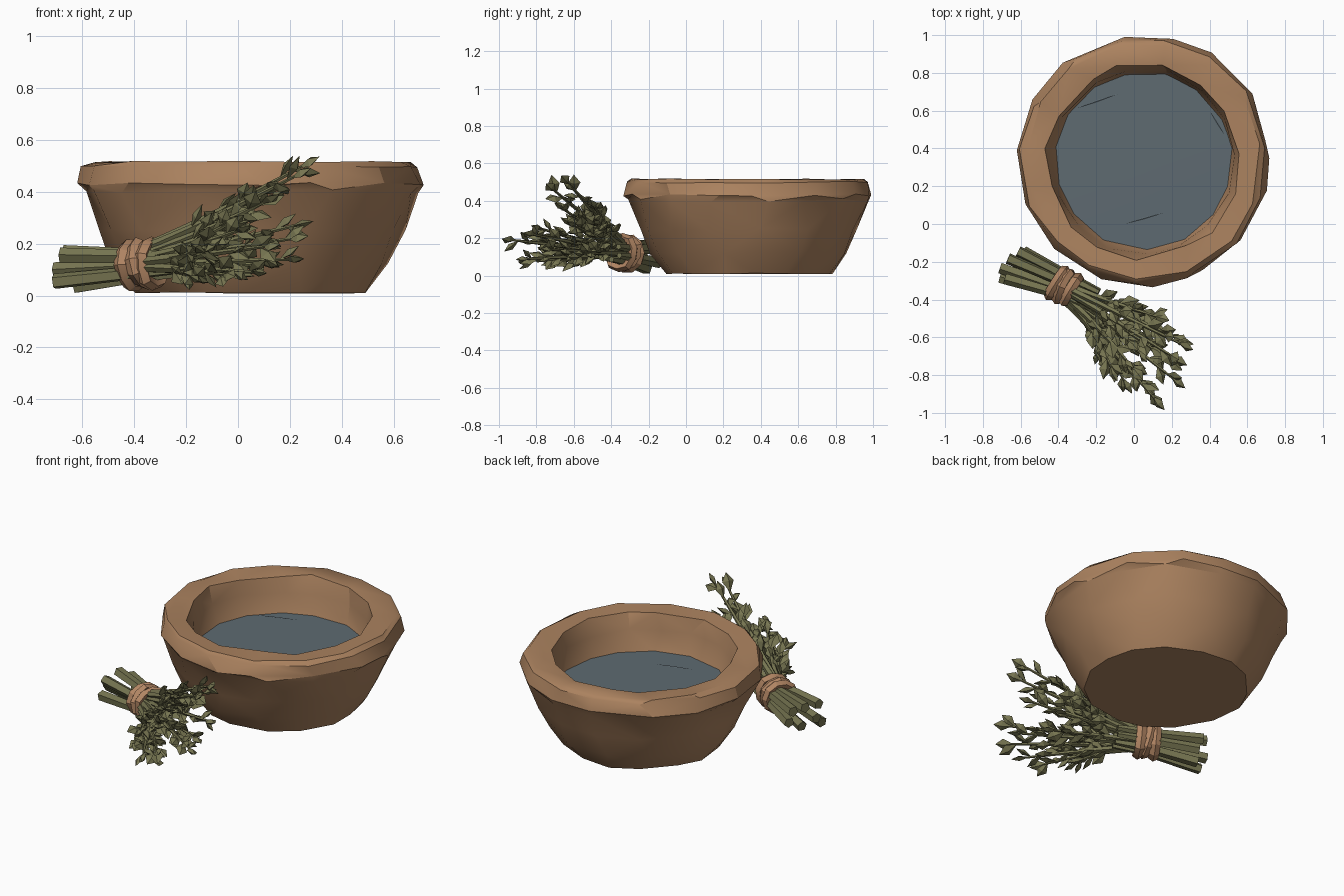
import bpy, bmesh, math, random
from mathutils import Vector, Matrix

if "Cube" in bpy.data.objects:
    bpy.data.objects.remove(bpy.data.objects["Cube"])

random.seed(7)
TAU = 2 * math.pi


def material(name, rgb):
    m = bpy.data.materials.new(name)
    m.diffuse_color = (*rgb, 1)
    m.use_nodes = True
    m.node_tree.nodes["Principled BSDF"].inputs["Base Color"].default_value = m.diffuse_color
    return m


CLAY = material("clay brown", (0.41, 0.225, 0.115))
WATER = material("grey blue water", (0.112, 0.145, 0.165))
HERB = material("dull olive green", (0.185, 0.18, 0.083))
TWINE = material("tan twine", (0.44, 0.235, 0.125))


def finish(bm, name, mat, smooth=None):
    bmesh.ops.recalc_face_normals(bm, faces=bm.faces)
    me = bpy.data.meshes.new(name)
    bm.to_mesh(me)
    bm.free()
    ob = bpy.data.objects.new(name, me)
    bpy.context.collection.objects.link(ob)
    me.materials.append(mat)
    if smooth:
        bpy.ops.object.select_all(action='DESELECT')
        ob.select_set(True)
        bpy.context.view_layer.objects.active = ob
        bpy.ops.object.shade_smooth_by_angle(angle=math.radians(smooth))
    return ob


def bridge(bm, a, b):
    n = len(a)
    for i in range(n):
        bm.faces.new((a[i], a[(i + 1) % n], b[(i + 1) % n], b[i]))


def frame(d):
    d = d.normalized()
    u = d.cross(Vector((0, 0, 1))).normalized()
    return d, u, u.cross(d)


def tube(bm, pts, radii, sides=5, spin=0.0):
    rings = []
    for i, p in enumerate(pts):
        _, u, v = frame(pts[min(i + 1, len(pts) - 1)] - pts[max(i - 1, 0)])
        rings.append([bm.verts.new(p + radii[i] * (u * math.cos(spin + TAU * k / sides)
                      + v * math.sin(spin + TAU * k / sides))) for k in range(sides)])
    for a, b in zip(rings, rings[1:]):
        bridge(bm, a, b)
    bm.faces.new(rings[0])
    bm.faces.new(rings[-1])


# Bowl: hand-hewn turned profile (radius, height, jitter), outside then inside
BOWL = Vector((0.052, 0.335, 0))
profile = [(0.450, 0.012, .010), (0.530, 0.12, .014), (0.588, 0.25, .014), (0.650, 0.402, .010),
           (0.668, 0.430, .008), (0.652, 0.500, .012), (0.620, 0.515, .010), (0.515, 0.510, .016),
           (0.490, 0.425, .012), (0.470, 0.300, .006), (0.360, 0.120, .006)]
SIDES = 15
bm = bmesh.new()
rings = []
for r, z, j in profile:
    ring = []
    for k in range(SIDES):
        a = TAU * (k + random.uniform(-.2, .2)) / SIDES + 0.1
        rr = r + random.uniform(-j, j)
        zz = z + random.uniform(-j, j) * (0.9 if 0.38 < z < 0.45 else 0.5)
        ring.append(bm.verts.new(BOWL + Vector((rr * math.cos(a), rr * math.sin(a), zz))))
    rings.append(ring)
for a, b in zip(rings, rings[1:]):
    bridge(bm, a, b)
bm.faces.new(rings[0])
bm.faces.new(rings[-1])
bmesh.ops.triangulate(bm, faces=[f for f in bm.faces if len(f.verts) == 4])
finish(bm, "bowl", CLAY, 28)

# Water surface, just overlapping the inner wall
bm = bmesh.new()
rim = [bm.verts.new(BOWL + Vector((0.475 * math.cos(TAU * k / SIDES + .1),
       0.475 * math.sin(TAU * k / SIDES + .1), 0.30))) for k in range(SIDES)]
mid = bm.verts.new(BOWL + Vector((0.03, 0, 0.302)))
for k in range(SIDES):
    bm.faces.new((rim[k], rim[(k + 1) % SIDES], mid))
finish(bm, "water", WATER, 30)

# Thin ripple slivers on the water
bm = bmesh.new()
for x0, y0, x1, y1 in [(-.31, .61, -.08, .69), (-.05, 0, .16, .06), (.40, .60, .48, .47)]:
    p, q = Vector((x0, y0, .304)), Vector((x1, y1, .304))
    side = (q - p).cross(Vector((0, 0, 1))).normalized() * 0.006
    v = [bm.verts.new(c) for c in (p, (p + q) / 2 + side, q, (p + q) / 2 - side)]
    t = bm.verts.new((p + q) / 2 + Vector((0, 0, .003)))
    for i in range(4):
        bm.faces.new((v[i], v[(i + 1) % 4], t))
finish(bm, "ripples", WATER)

# Herb bundle: stalk tips fan out from the tie
TIE = Vector((-0.37, -0.33, 0.122))
AXIS, U, V = frame(Vector((0.88, -0.43, 0.06)))
tips = [(.25, -.635, .50), (.22, -.71, .46), (.11, -.925, .19), (.21, -.82, .22), (-.05, -.83, .08),
        (-.17, -.70, .07), (.06, -.85, .09), (.12, -.49, .37), (.22, -.60, .27), (.0, -.77, .25),
        (.19, -.73, .14), (.0, -.46, .28), (-.12, -.76, .18), (.10, -.66, .36), (.10, -.56, .12),
        (-.03, -.62, .28)]


def leaf(bm, base, direction, length, width):
    d, u, v = frame(direction)
    roll = Matrix.Rotation(random.uniform(-.9, .9), 3, d)
    u, v = roll @ u, roll @ v
    m = base + d * length * 0.55
    a, tip = bm.verts.new(base), bm.verts.new(base + d * length)
    loop = [bm.verts.new(m + o) for o in (u * width, v * width * .5, -u * width, -v * width * .5)]
    for i in range(4):
        n = loop[(i + 1) % 4]
        bm.faces.new((a, n, loop[i]))
        bm.faces.new((tip, loop[i], n))


stems, leaves = bmesh.new(), bmesh.new()
for n, t in enumerate(tips):
    tip = Vector(t)
    # position of the stalk inside the tie follows its side of the fan
    off = tip - TIE
    off -= AXIS * off.dot(AXIS)
    start = TIE + off * 0.17
    ctrl = start + AXIS * 0.22 + off * 0.2
    curve = [(1 - s) ** 2 * start + 2 * s * (1 - s) * ctrl + s * s * tip
             for s in [i / 10 for i in range(11)]]
    tube(stems, curve[::2], [.021, .019, .016, .013, .010, .006])
    # leaves spiral up the outer part of the stalk
    spin = random.uniform(0, TAU)
    for i in range(9):
        s = 0.42 + 0.54 * i / 8
        p = (1 - s) ** 2 * start + 2 * s * (1 - s) * ctrl + s * s * tip
        d, u, v = frame((1 - s) * (ctrl - start) + s * (tip - ctrl))
        a = spin + i * 2.4
        way = d + 0.7 * (u * math.cos(a) + v * math.sin(a))
        size = random.uniform(.09, .118)
        if p.z + way.normalized().z * size < 0.02:
            way.z = abs(way.z) * 0.3
        leaf(leaves, p, way, size, size * .31)
    leaf(leaves, tip - d * .02, d, .10, .031)

# Thick cut stem ends on the other side of the tie: (sideways, up, length)
BACK = Vector((-0.93, 0.36, -0.04))
for n, (s, h, l) in enumerate([(-.085, .035, .30), (-.095, -.04, .28), (-.03, .06, .33),
                               (-.02, -.075, .29), (.03, -.01, .35), (.075, .045, .30),
                               (.08, -.055, .33)]):
    end = TIE + BACK * l + U * s + V * h
    end.z = max(end.z, .036)
    o = U * s * .62 + V * h * .62
    tube(stems, [end, TIE + o, TIE + AXIS * .18 + o],
         [.031, .026, .016], 5, random.uniform(0, 1))
finish(stems, "herb_stems", HERB)
finish(leaves, "herb_leaves", HERB)

# Twine wraps: slightly tilted low-poly rings
for n, shift in enumerate((-.042, 0, .042)):
    bm = bmesh.new()
    tilt = Matrix.Rotation((-.12, .15, -.1)[n], 3, U if n % 2 else V)
    rings = []
    for k in range(10):
        a = TAU * k / 10 + n * .2
        out = tilt @ (U * math.cos(a) + V * math.sin(a))
        c = TIE + AXIS * shift + out * random.uniform(.076, .086)
        rings.append([bm.verts.new(c + out * .024 * math.cos(TAU * j / 5)
                      + tilt @ AXIS * .029 * math.sin(TAU * j / 5)) for j in range(5)])
    for k in range(10):
        bridge(bm, rings[k], rings[(k + 1) % 10])
    finish(bm, "twine_wrap_%d" % (n + 1), TWINE, 30)
